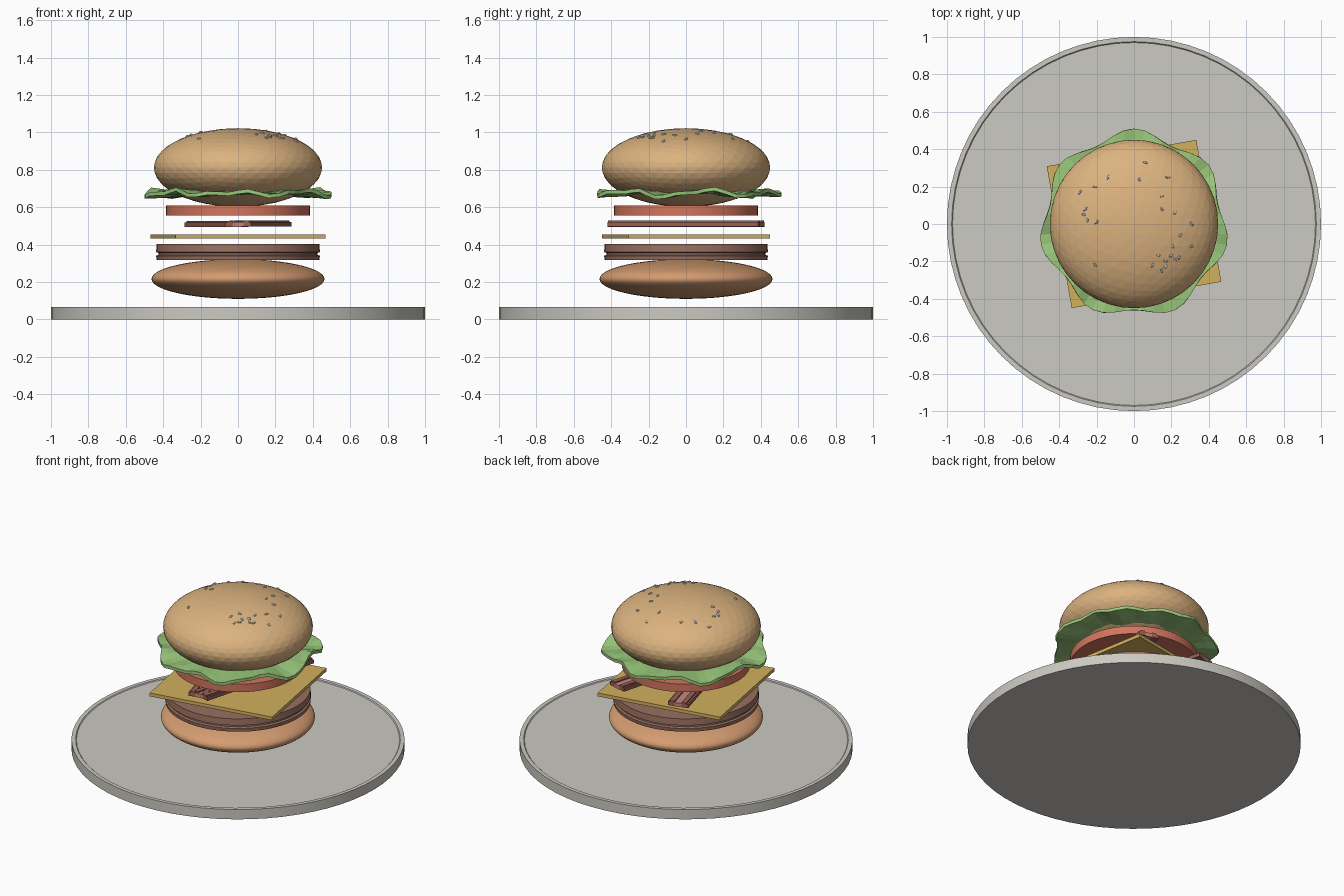
import bpy, bmesh, math
from mathutils import Vector, Matrix

cube = bpy.data.objects.get("Cube")
if cube:
    bpy.data.objects.remove(cube, do_unlink=True)


def material(name, *srgb):
    linear = [((c + 0.055) / 1.055) ** 2.4 for c in srgb] + [1]
    mat = bpy.data.materials.new(name)
    mat.use_nodes = True
    mat.diffuse_color = linear
    mat.node_tree.nodes["Principled BSDF"].inputs["Base Color"].default_value = linear
    return mat


plate_grey = material("plate grey", .80, .79, .76)
bun_top = material("golden crust", .86, .70, .50)
bun_base = material("toasted crust", .83, .61, .44)
meat = material("cooked meat", .60, .44, .38)
cheese_yellow = material("cheese yellow", .82, .69, .37)
bacon_red = material("bacon red", .60, .37, .33)
bacon_fat = material("bacon pink", .77, .53, .48)
tomato_red = material("tomato red", .82, .46, .37)
leaf_green = material("leaf green", .60, .78, .48)
seed_white = material("seed white", .88, .86, .82)


def finish(bm, name, mat, smooth=False):
    bmesh.ops.recalc_face_normals(bm, faces=bm.faces)
    mesh = bpy.data.meshes.new(name)
    bm.to_mesh(mesh)
    bm.free()
    mesh.materials.append(mat)
    obj = bpy.data.objects.new(name, mesh)
    bpy.context.collection.objects.link(obj)
    if smooth:
        bpy.ops.object.select_all(action="DESELECT")
        obj.select_set(True)
        bpy.context.view_layer.objects.active = obj
        bpy.ops.object.shade_smooth_by_angle(angle=math.radians(30))
    return obj


def lathe(name, profile, mat, sides=64):
    bm = bmesh.new()
    verts = [bm.verts.new((r, 0, z)) for r, z in profile]
    edges = [bm.edges.new(pair) for pair in zip(verts, verts[1:])]
    bmesh.ops.spin(bm, geom=verts + edges, axis=(0, 0, 1), cent=(0, 0, 0),
                   angle=math.tau, steps=sides)
    bmesh.ops.remove_doubles(bm, verts=bm.verts, dist=0.0001)
    return finish(bm, name, mat, True)


def bun(name, radius, half_height, z, mat, detail, smooth):
    bm = bmesh.new()
    bmesh.ops.create_icosphere(bm, subdivisions=detail, radius=1)
    bmesh.ops.scale(bm, vec=(radius, radius, half_height), verts=bm.verts)
    bmesh.ops.translate(bm, vec=(0, 0, z), verts=bm.verts)
    return finish(bm, name, mat, smooth)


def slab(name, size, centre, turn, mat):
    bm = bmesh.new()
    bmesh.ops.create_cube(bm, size=1, matrix=Matrix.Translation(centre)
                          @ Matrix.Rotation(math.radians(turn), 4, "Z")
                          @ Matrix.Diagonal((*size, 1)))
    return finish(bm, name, mat)


# Plate with a slim raised rim
lathe("plate", [(0, 0), (1, 0), (1, .065), (.975, .065), (.97, .06), (0, .06)], plate_grey)

# Buns
bun("bottom_bun", .462, .106, .216, bun_base, 5, True)
bun("top_bun", .45, .21, .812, bun_top, 4, False)

# Patty with a shallow groove round its side
lathe("patty", [(0, .317), (.435, .317), (.438, .34), (.425, .345), (.425, .355),
                (.438, .36), (.435, .402), (0, .402)], meat, 48)

# Cheese slice
slab("cheese", (.812, .77, .022), (0, 0, .443), 10, cheese_yellow)

# Bacon strips, closing to a V at the front, each with a raised streak of fat
for side, label in ((1, "left"), (-1, "right")):
    lift = .001 * side
    place = Vector((.115 * side, 0, .507 + lift))
    slab(label + "_bacon", (.13, .834, .023), place, -15 * side, bacon_red)
    across = Matrix.Rotation(math.radians(-15 * side), 3, "Z") @ Vector((.038, 0, 0))
    for k in (-1, 1):
        slab(label + "_bacon_ridge", (.03, .834, .016),
             place + across * k + Vector((0, 0, .012)), -15 * side, bacon_red)
    slab(label + "_bacon_fat", (.045, .836, .025), place, -15 * side, bacon_fat)

# Tomato slice
lathe("tomato", [(0, .555), (.384, .555), (.384, .608), (0, .608)], tomato_red)

# Lettuce: a frilly ring with seven lobes
bm = bmesh.new()
count = 56
rings = []
for t in (0, .5, .8, 1):
    ring = []
    for i in range(count):
        a = math.tau * i / count
        lobe = math.cos(7 * (a - math.pi / 2))
        frill = math.sin(14 * a + 3 * t) * .6 + math.sin(5 * a) * .4
        r = .25 + t * (.235 + .025 * lobe)
        z = .675 + t * (.014 * frill - .012 * lobe)
        ring.append(bm.verts.new((r * math.cos(a), r * math.sin(a), z)))
    rings.append(ring)
for inner, outer in zip(rings, rings[1:]):
    for i in range(count):
        j = (i + 1) % count
        bm.faces.new((inner[i], outer[i], outer[j], inner[j]))
lettuce = finish(bm, "lettuce", leaf_green)
thick = lettuce.modifiers.new("thickness", "SOLIDIFY")
thick.thickness = .02
thick.offset = 0

# Sesame seeds scattered on the crown, in hundredths
spots = [(-29, 17), (-21, 20), (-14, 25), (6, 33), (3, 24), (18, 25), (-26, 8),
         (-27, 5), (-25, 2), (-20, 1), (15, 15), (15, 8), (22, 6), (31, 0),
         (25, -6), (31, -12), (21, -12), (20, -17), (22, -19), (24, -18),
         (13, -17), (15, -25), (17, -23), (17, -20), (10, -22), (-21, -22)]
bm = bmesh.new()
for i, (x, y) in enumerate(spots):
    x, y = x / 100, y / 100
    height = .21 * math.sqrt(1 - (x * x + y * y) / .45 ** 2)
    normal = Vector((x / .45 ** 2, y / .45 ** 2, height / .21 ** 2))
    tilt = normal.to_track_quat("Z", "Y").to_matrix().to_4x4()
    bmesh.ops.create_icosphere(bm, subdivisions=1, radius=1,
                               matrix=Matrix.Translation((x, y, .812 + height)) @ tilt
                               @ Matrix.Rotation(i * 2, 4, "Z")
                               @ Matrix.Diagonal((.015, .009, .008, 1)))
finish(bm, "sesame_seeds", seed_white)
